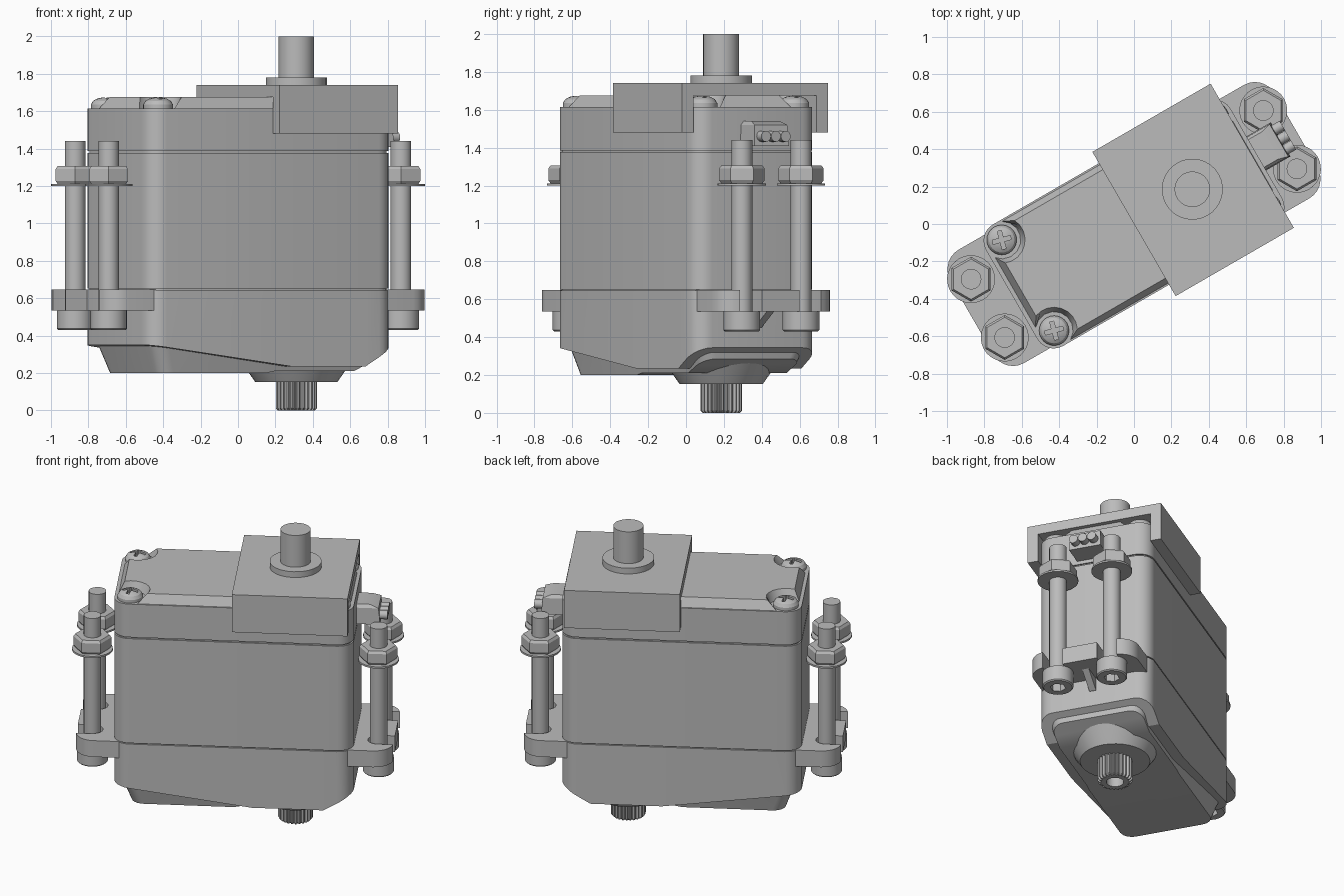
import bpy, bmesh
from math import sin, cos, pi, radians, acos, asin
from mathutils import Matrix, Vector

cube = bpy.data.objects.get("Cube")
if cube:
    bpy.data.objects.remove(cube, do_unlink=True)

grey = bpy.data.materials.new("plain grey")
grey.use_nodes = True
grey.diffuse_color = (0.5, 0.5, 0.5, 1)
grey.node_tree.nodes["Principled BSDF"].inputs["Base Color"].default_value = (0.5, 0.5, 0.5, 1)

TURN = Matrix.Rotation(radians(30), 4, 'Z')   # whole model sits turned about z
parts = []


def finish(name, bm):
    bmesh.ops.recalc_face_normals(bm, faces=bm.faces)
    mesh = bpy.data.meshes.new(name)
    bm.to_mesh(mesh)
    bm.free()
    mesh.transform(TURN)
    mesh.materials.append(grey)
    obj = bpy.data.objects.new(name, mesh)
    bpy.context.collection.objects.link(obj)
    parts.append(obj)
    return obj


def loft(name, low, high, z0, z1, under=None):
    """Solid between two outlines; 'under' is an optional (u, z) underside profile."""
    bm = bmesh.new()
    a = [bm.verts.new((x, y, z0)) for x, y in low]
    b = [bm.verts.new((x, y, z1)) for x, y in high]
    n = len(a)
    bm.faces.new(a)
    bm.faces.new(b)
    for i in range(n):
        j = (i + 1) % n
        bm.faces.new((a[i], a[j], b[j], b[i]))
    if under:
        for u, _ in under[1:-1]:
            bmesh.ops.bisect_plane(bm, geom=bm.verts[:] + bm.edges[:] + bm.faces[:],
                                   plane_co=(u, 0, 0), plane_no=(1, 0, 0))
        for v in bm.verts:
            if v.co.z < z0 + 0.001:
                for (ua, za), (ub, zb) in zip(under, under[1:]):
                    if ua - 1e-4 <= v.co.x <= ub + 1e-4:
                        v.co.z = za + (zb - za) * (v.co.x - ua) / (ub - ua)
                        break
    return finish(name, bm)


def prism(name, pts, z0, z1, under=None):
    return loft(name, pts, pts, z0, z1, under)


def arc(cx, cy, r, a0, a1, n=6):
    return [(cx + r * cos(radians(a0 + (a1 - a0) * i / n)),
             cy + r * sin(radians(a0 + (a1 - a0) * i / n))) for i in range(n + 1)]


def rounded(u0, u1, v, r):
    return (arc(u1 - r, v - r, r, 0, 90) + arc(u0 + r, v - r, r, 90, 180)
            + arc(u0 + r, r - v, r, 180, 270) + arc(u1 - r, r - v, r, 270, 360))


def box(u0, u1, v0, v1):
    return [(u0, v0), (u1, v0), (u1, v1), (u0, v1)]


def lathe(name, profile, u, v, n=32):
    """Turned solid from (radius, z) points, closed by flat ends."""
    bm = bmesh.new()
    rings = [[bm.verts.new((u + r * cos(2 * pi * i / n), v + r * sin(2 * pi * i / n), z))
              for i in range(n)] for r, z in profile]
    bm.faces.new(rings[0])
    bm.faces.new(rings[-1])
    for a, b in zip(rings, rings[1:]):
        for i in range(n):
            j = (i + 1) % n
            bm.faces.new((a[i], a[j], b[j], b[i]))
    return finish(name, bm)


def cut(obj, cutter):
    mod = obj.modifiers.new("cut", 'BOOLEAN')
    mod.operation, mod.solver, mod.object = 'DIFFERENCE', 'EXACT', cutter
    deps = bpy.context.evaluated_depsgraph_get()
    deps.update()
    mesh = bpy.data.meshes.new_from_object(obj.evaluated_get(deps))
    obj.modifiers.clear()
    obj.data = mesh
    parts.remove(cutter)
    bpy.data.objects.remove(cutter, do_unlink=True)


# Case: three stacked sections with thin seams
outline = rounded(-0.755, 0.755, 0.375, 0.1)
prism("seam_core", rounded(-0.745, 0.745, 0.365, 0.09), 0.6, 1.45)
prism("middle_case", outline, 0.652, 1.376)
prism("upper_case", outline, 1.386, 1.615)
prism("lower_case", outline, 0.2, 0.645,
      [(-0.76, 0.352), (0.12, 0.235), (0.57, 0.235), (0.76, 0.347)])
loft("bottom_cover", rounded(-0.65, 0.71, 0.3, 0.08), rounded(-0.71, 0.72, 0.34, 0.08), 0.1, 0.37,
     [(-0.66, 0.2), (0.0, 0.2), (0.05, 0.21), (0.54, 0.21), (0.72, 0.29)])


# Raised lid with scooped corners around the screws
SU, SV = 0.655, 0.28


def lid_outline(U, V, r):
    a0 = -math_deg(acos((U - SU) / r))
    a1 = -180 - math_deg(asin((V - SV) / r))
    quarter = arc(SU, SV, r, a0, a1, 8)
    right = [(u, -v) for u, v in reversed(quarter)] + quarter
    return right + [(-u, v) for u, v in reversed(right)]


def math_deg(a):
    return a * 180 / pi


loft("lid", lid_outline(0.735, 0.368, 0.1), lid_outline(0.7, 0.335, 0.125), 1.61, 1.675)

# Cross-head lid screws
for su in (-SU, SU):
    for sv in (-SV, SV):
        screw = lathe("lid_screw", [(0.08, 1.61), (0.08, 1.635), (0.068, 1.655),
                                    (0.045, 1.668), (0.02, 1.673)], su, sv, 24)
        for turn in (-15, 75):
            c, s = cos(radians(turn)), sin(radians(turn))
            slot = [(su + c * x - s * y, sv + s * x + c * y)
                    for x, y in box(-0.05, 0.05, -0.011, 0.011)]
            cut(screw, prism("cross_cutter", slot, 1.64, 1.7))

# Saddle over the lid, with collar and pin
SHAFT = (0.363, 0.005)
prism("saddle_roof", box(0.0, 0.73, -0.445, 0.445), 1.675, 1.74)
for s in (-1, 1):
    prism("saddle_skirt", box(0.0, 0.73, s * 0.375, s * 0.445), 1.48, 1.675)
lathe("collar", [(0.163, 1.735), (0.163, 1.78)], *SHAFT)
lathe("top_pin", [(0.095, 1.77), (0.095, 2.0)], *SHAFT)

# Output boss and toothed shaft underneath
lathe("output_boss", [(0.22, 0.152), (0.25, 0.195), (0.3, 0.27)], *SHAFT)
teeth = []
for i in range(25):
    for k, r in enumerate((0.11, 0.11, 0.095, 0.095)):
        a = 2 * pi * (i + k / 4) / 25
        teeth.append((SHAFT[0] + r * cos(a), SHAFT[1] + r * sin(a)))
tip = [(SHAFT[0] + (u - SHAFT[0]) * 0.9, SHAFT[1] + (v - SHAFT[1]) * 0.9) for u, v in teeth]
prism("spline_shaft", teeth, 0.012, 0.16)
end = loft("spline_tip", tip, teeth, 0.0, 0.012)
for obj in parts[-2:]:
    cut(obj, lathe("bore_cutter", [(0.055, -0.05), (0.055, 0.1)], *SHAFT, 24))

# Mounting ears with open slots, gussets, and bolts
half = ([(0.7, -0.35)] + arc(0.88, -0.23, 0.12, -90, -8)
        + arc(0.9, -0.18, 0.065, 270, 90, 10) + [(1.0, -0.115)])
ear = half + [(u, -v) for u, v in reversed(half)]
for s in (-1, 1):
    prism("mounting_ear", [(s * u, v) for u, v in ear], 0.535, 0.648)
    loft("ear_gusset", box(s * 0.72, s * 0.76, -0.022, 0.022),
         box(s * 0.72, s * 0.9, -0.022, 0.022), 0.45, 0.54)
    for bv in (-0.18, 0.18):
        bu = s * 0.902
        head = lathe("bolt_head", [(0.09, 0.43), (0.097, 0.437), (0.097, 0.535)], bu, bv)
        cut(head, lathe("socket_cutter", [(0.05, 0.4), (0.05, 0.49)], bu, bv, 6))
        lathe("bolt_shank", [(0.055, 0.53), (0.055, 1.44)], bu, bv, 24)
        lathe("washer", [(0.128, 1.2), (0.128, 1.212)], bu, bv)
        lathe("hex_nut", [(0.108, 1.212), (0.12, 1.228), (0.12, 1.29), (0.108, 1.306)], bu, bv, 6)

# Cable outlet with three wire stubs
loft("cable_outlet", box(0.74, 0.905, -0.105, 0.105), box(0.74, 0.895, -0.1, 0.1), 1.41, 1.52)
loft("cable_outlet_cap", box(0.74, 0.895, -0.1, 0.1), box(0.74, 0.84, -0.085, 0.085), 1.52, 1.54)
for wv in (-0.06, 0, 0.06):
    bm = bmesh.new()
    bmesh.ops.create_cone(bm, cap_ends=True, segments=16, radius1=0.029, radius2=0.029, depth=0.08,
                          matrix=Matrix.Translation((0.91, wv, 1.46)) @ Matrix.Rotation(pi / 2, 4, 'Y'))
    finish("wire_stub", bm)

# Smooth round surfaces, keep edges sharp
bpy.ops.object.select_all(action='DESELECT')
for obj in parts:
    obj.select_set(True)
bpy.context.view_layer.objects.active = parts[0]
bpy.ops.object.shade_smooth_by_angle(angle=radians(28))
